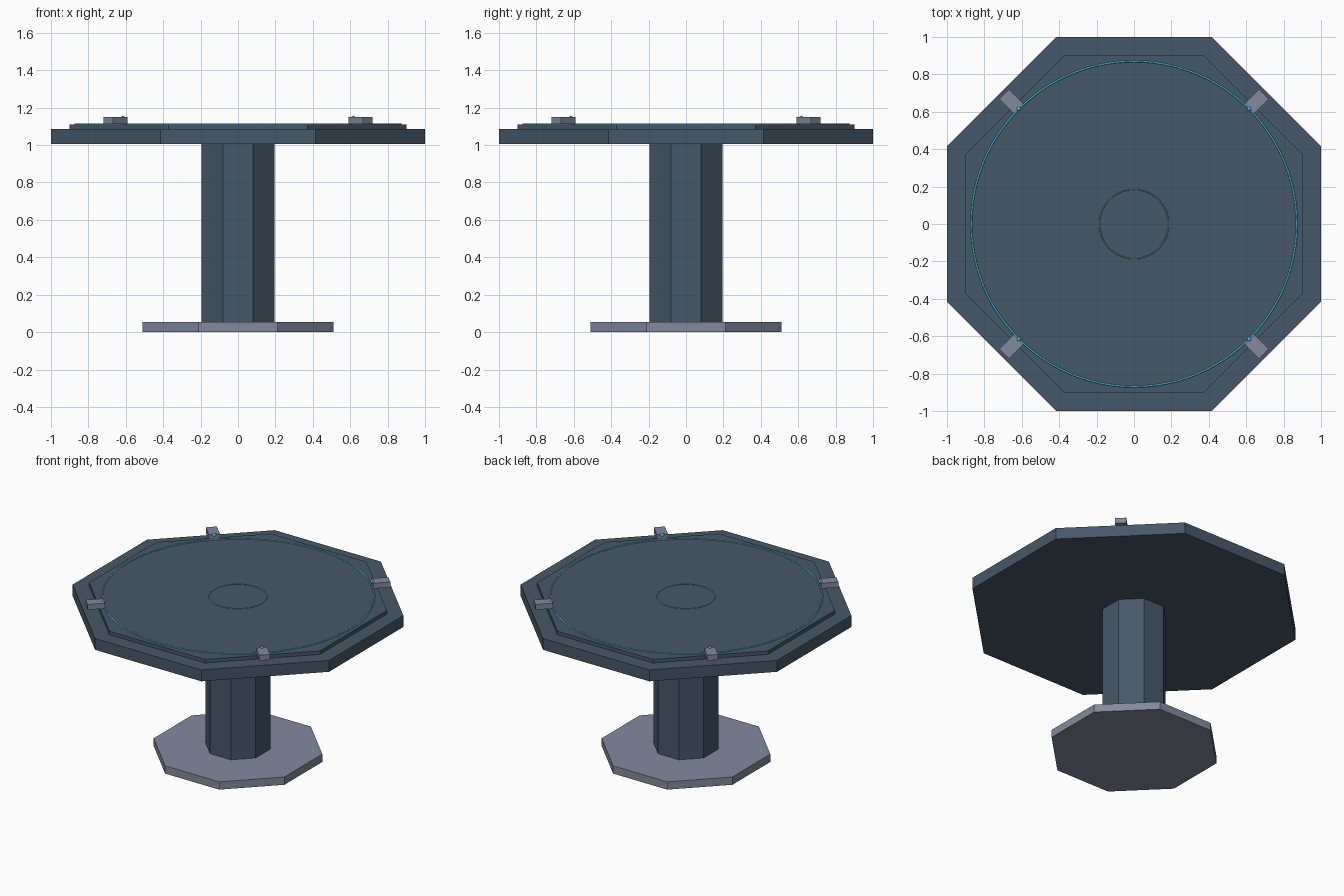
import bpy
from math import pi, cos, sin

cube = bpy.data.objects.get("Cube")
if cube:
    bpy.data.objects.remove(cube, do_unlink=True)


def material(name, colour):
    m = bpy.data.materials.new(name)
    m.use_nodes = True
    m.diffuse_color = (*colour, 1)
    m.node_tree.nodes["Principled BSDF"].inputs["Base Color"].default_value = (*colour, 1)
    return m


slate = material("slate blue", (0.061, 0.098, 0.138))
steel = material("light steel", (0.223, 0.254, 0.335))
cyan = material("cyan glow", (0.08, 0.51, 0.68))


def finish(name, mat):
    ob = bpy.context.object
    ob.name = name
    ob.data.materials.append(mat)
    return ob


def octagon(name, apothem, bottom, top, mat):
    """Eight-sided prism with flat sides facing the axes."""
    bpy.ops.mesh.primitive_cylinder_add(
        vertices=8, radius=apothem / cos(pi / 8), depth=top - bottom,
        location=(0, 0, (bottom + top) / 2), rotation=(0, 0, pi / 8))
    finish(name, mat)


def ring(name, radius, thickness, z, mat):
    bpy.ops.mesh.primitive_torus_add(
        major_radius=radius, minor_radius=thickness, major_segments=96,
        minor_segments=8, location=(0, 0, z))
    finish(name, mat)
    bpy.ops.object.shade_smooth()


# Pedestal and table top
octagon("base", 0.51, 0, 0.055, steel)
octagon("column", 0.195, 0.055, 1.005, slate)
octagon("table_top", 1.0, 1.005, 1.085, slate)
octagon("raised_panel", 0.9, 1.085, 1.11, slate)

# Inlaid rings
ring("outer_ring", 0.87, 0.005, 1.111, cyan)
ring("inner_ring", 0.185, 0.003, 1.11, steel)

# Corner emitters, each with a small lamp at the inner end
for i in range(4):
    a = pi / 4 + i * pi / 2
    bpy.ops.mesh.primitive_cube_add(
        size=1, location=(0.926 * cos(a), 0.926 * sin(a), 1.131), rotation=(0, 0, a))
    block = finish(f"emitter_{i + 1}", steel)
    block.scale = (0.112, 0.072, 0.038)
    bpy.ops.mesh.primitive_uv_sphere_add(
        segments=12, ring_count=8, radius=0.012,
        location=(0.871 * cos(a), 0.871 * sin(a), 1.145))
    finish(f"emitter_lamp_{i + 1}", cyan)
    bpy.ops.object.shade_smooth()
